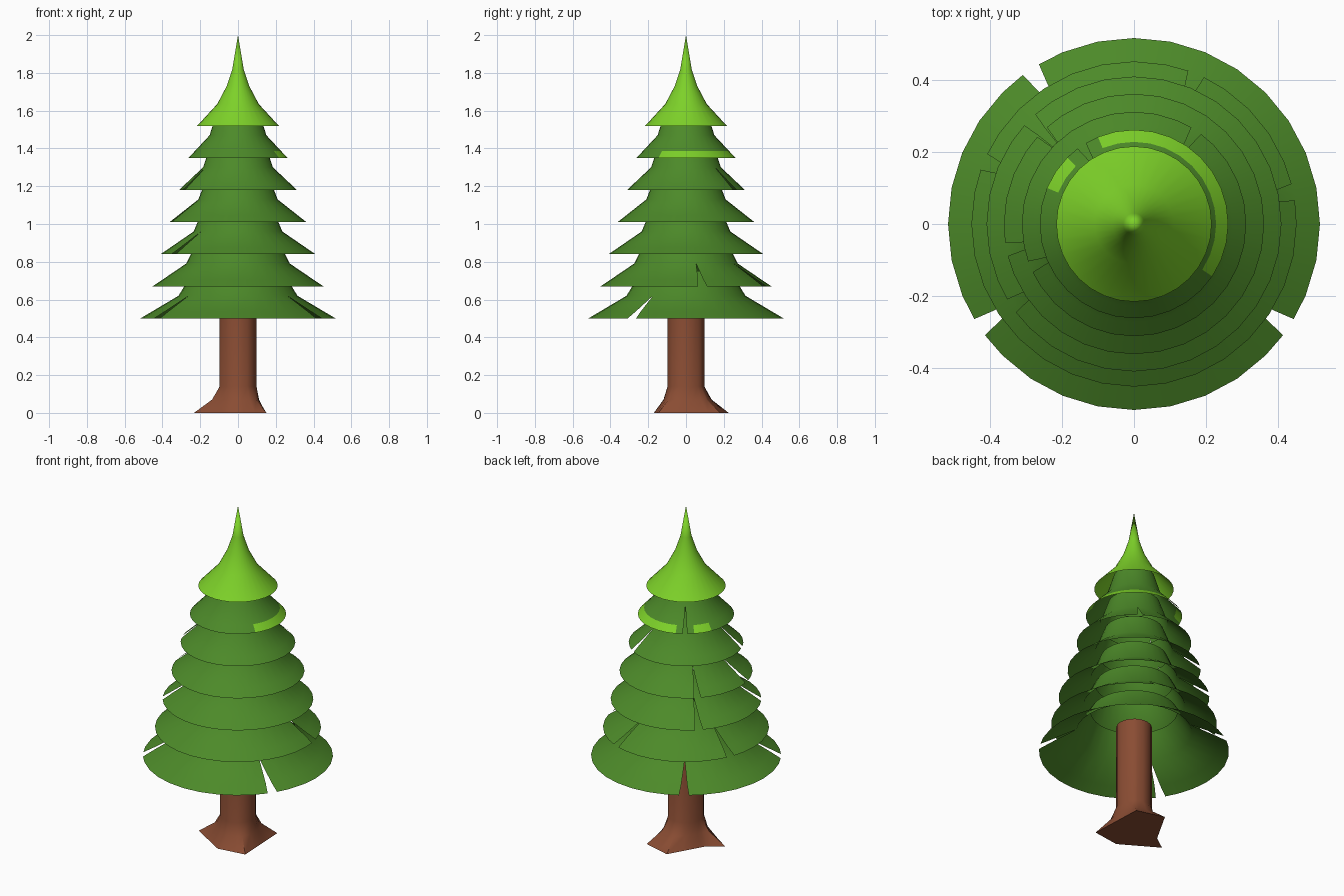
import bpy, bmesh, math

if "Cube" in bpy.data.objects:
    bpy.data.objects.remove(bpy.data.objects["Cube"])


def material(name, rgb):
    m = bpy.data.materials.new(name)
    m.diffuse_color = (*rgb, 1)
    m.use_nodes = True
    m.node_tree.nodes["Principled BSDF"].inputs["Base Color"].default_value = m.diffuse_color
    return m


GREEN = material("needle_green", (0.073, 0.253, 0.022))
LIME = material("tip_green", (0.205, 0.638, 0.022))
BROWN = material("bark_brown", (0.253, 0.073, 0.033))


def finish(bm, name, mats):
    me = bpy.data.meshes.new(name)
    bm.to_mesh(me)
    bm.free()
    for m in mats:
        me.materials.append(m)
    ob = bpy.data.objects.new(name, me)
    bpy.context.collection.objects.link(ob)
    bpy.ops.object.select_all(action='DESELECT')
    ob.select_set(True)
    bpy.context.view_layer.objects.active = ob
    bpy.ops.object.shade_smooth_by_angle(angle=math.radians(40))
    return ob


def polar(r, deg, z):
    a = math.radians(deg)
    return (r * math.cos(a), r * math.sin(a), z)


def skirt(name, profile, notches, mats, lime_rule=None, n=32):
    """Open flared cone; notched rim vertices are split to leave a V-shaped slit."""
    bm = bmesh.new()
    step = 360 / n
    slit = [3.0, 2.0]                      # half-width in degrees on the two lowest rings
    grid = []
    for k, (r, z) in enumerate(profile):
        row = []
        for i in range(n):
            a = i * step
            if r == 0:
                v = row[0][0] if row else bm.verts.new((0, 0, z))
                row.append((v, v))
            elif k < 2 and i in notches:
                row.append((bm.verts.new(polar(r, a - slit[k], z)),
                            bm.verts.new(polar(r, a + slit[k], z))))
            else:
                v = bm.verts.new(polar(r, a, z))
                row.append((v, v))
        grid.append(row)
    for k in range(len(grid) - 1):
        for i in range(n):
            j = (i + 1) % n
            quad = [grid[k][i][1], grid[k][j][0], grid[k + 1][j][0], grid[k + 1][i][1]]
            f = bm.faces.new(list(dict.fromkeys(quad)))
            if lime_rule and k == 0 and lime_rule((i + 0.5) * step):
                f.material_index = 1
    return finish(bm, name, mats)


# Six dark branch tiers: rim, kink and top radius, plus notched rim positions
tiers = [
    (0.517, 0.315, 0.235, (11, 19, 29)),
    (0.452, 0.275, 0.210, (1, 6, 14)),
    (0.410, 0.235, 0.180, (12, 19)),
    (0.362, 0.210, 0.160, (12, 17)),
    (0.312, 0.185, 0.140, (5, 18)),
    (0.262, 0.150, 0.110, (11,)),
]


def lime_patch(a):
    return a > 326 or a < 118 or 130 < a < 162


for t, (rim, kink, top, notches) in enumerate(tiers):
    z = 0.5 + 0.17 * t
    mid = rim + 0.3 * (kink - rim)
    prof = [(rim, z), (mid, z + 0.036), (kink, z + 0.12), (top, z + 0.25)]
    skirt(f"branch_tier_{t + 1}", prof, notches, [GREEN, LIME],
          lime_patch if t == 5 else None)

# Bright tip cone
skirt("tree_tip", [(0.216, 1.52), (0.11, 1.635), (0.06, 1.73), (0.03, 1.82), (0, 2.0)],
      (), [LIME])

# Trunk with irregular root foot
roots = [(0.15, -0.146), (0.135, 0.18), (-0.03, 0.226), (-0.147, 0.02),
         (-0.233, -0.04), (-0.016, -0.17)]
corners = [math.degrees(math.atan2(y, x)) % 360 for x, y in roots]
angles = sorted(corners + [a for a in range(0, 360, 20)
                           if all(abs(a - c) > 6 for c in corners)])


def foot_radius(deg):
    """Distance from the axis to the root outline in a direction."""
    c, s = math.cos(math.radians(deg)), math.sin(math.radians(deg))
    best = 0
    for (x1, y1), (x2, y2) in zip(roots, roots[1:] + roots[:1]):
        dx, dy = x2 - x1, y2 - y1
        den = c * dy - s * dx
        r = (x1 * dy - y1 * dx) / den
        u = (x1 * s - y1 * c) / den
        if r > 0 and -1e-6 <= u <= 1 + 1e-6:
            best = max(best, r)
    return best


bm = bmesh.new()
rings = []
for z, flare in [(0, 1), (0.07, 0.3), (0.14, 0), (0.65, 0)]:
    rings.append([bm.verts.new(polar(0.098 + flare * (foot_radius(a) - 0.098), a, z))
                  for a in angles])
m = len(angles)
for lo, hi in zip(rings, rings[1:]):
    for i in range(m):
        j = (i + 1) % m
        bm.faces.new((lo[i], lo[j], hi[j], hi[i]))
bm.faces.new(rings[0][::-1])
bm.faces.new(rings[-1])
finish(bm, "trunk", [BROWN])
